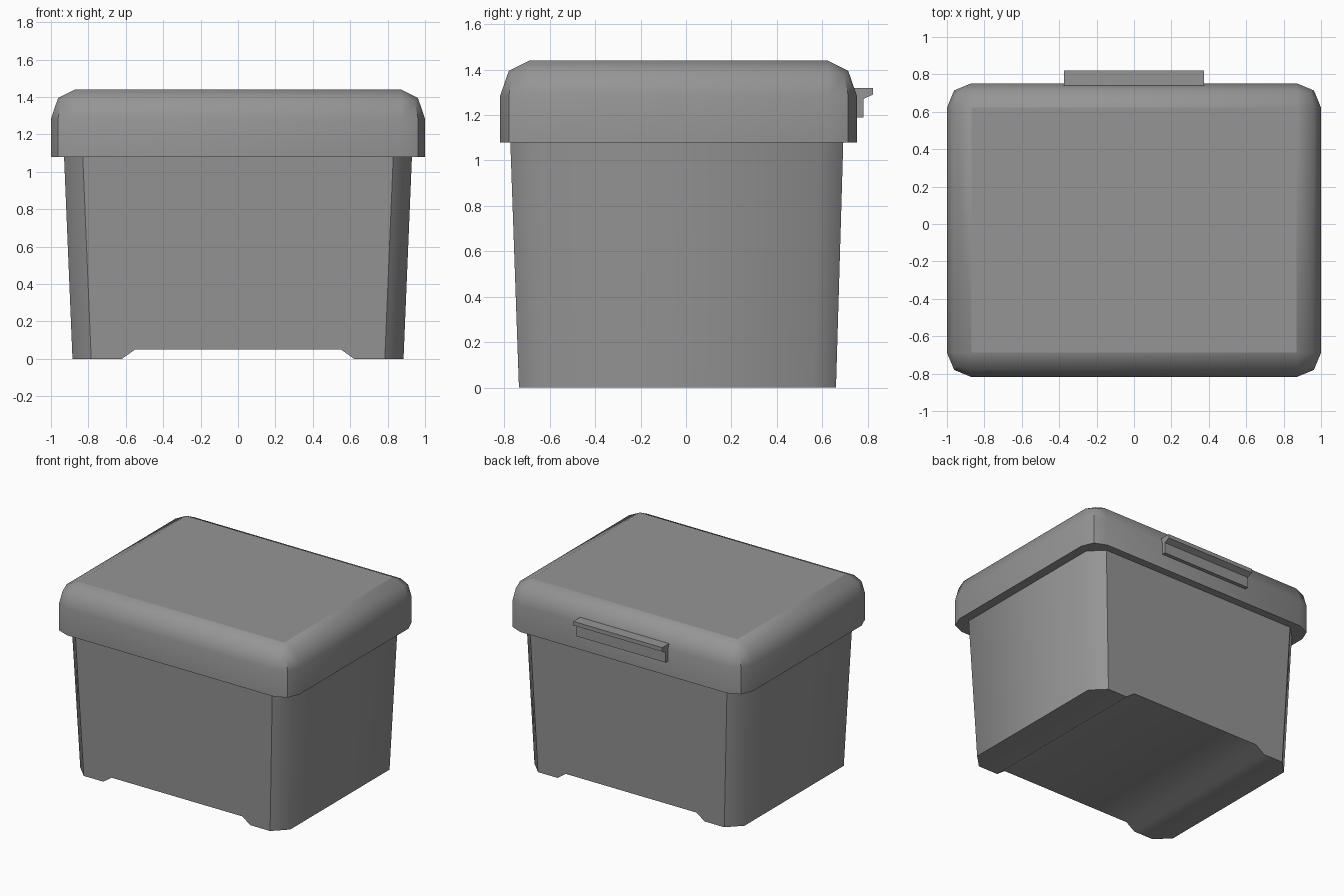
import bpy, bmesh, math
from mathutils import Vector

cube = bpy.data.objects.get("Cube")
if cube:
    bpy.data.objects.remove(cube, do_unlink=True)

# One grey plastic for every part
grey = bpy.data.materials.new("grey_plastic")
grey.use_nodes = True
colour = (0.3, 0.3, 0.3, 1)
grey.diffuse_color = colour
grey.node_tree.nodes["Principled BSDF"].inputs["Base Color"].default_value = colour


def finish(name, bm, smooth=True):
    bmesh.ops.recalc_face_normals(bm, faces=bm.faces)
    for f in bm.faces:
        f.smooth = smooth
    mesh = bpy.data.meshes.new(name)
    bm.to_mesh(mesh)
    bm.free()
    mesh.materials.append(grey)
    obj = bpy.data.objects.new(name, mesh)
    bpy.context.collection.objects.link(obj)
    return obj


# Tapered bin with chamfered corners and a raised channel under it
bm = bmesh.new()
half = [(0.55, 0.05, 0), (0.62, 0, 0), (0.785, 0, 0), (0.885, 0, 0.1)]
columns = [(-x, z, c) for x, z, c in reversed(half)] + half
front = [bm.verts.new((x, -0.735 - 0.037 * z + c, z)) for x, z, c in columns]
back = [bm.verts.new((x, 0.66 + 0.03 * z - c, z)) for x, z, c in columns]


def rim_row(y, inset_sign):
    corners = [(-0.93, 0.1), (-0.83, 0), (0.83, 0), (0.93, 0.1)]
    return [bm.verts.new((x, y + inset_sign * c, 1.08)) for x, c in corners]


front_rim = rim_row(-0.773, 1)
back_rim = rim_row(0.692, -1)
for i in range(len(columns) - 1):
    bm.faces.new((front[i], front[i + 1], back[i + 1], back[i]))
for low, rim in ((front, front_rim), (back, back_rim)):
    bm.faces.new(low[1:-1] + [rim[2], rim[1]])
    bm.faces.new((low[0], low[1], rim[1], rim[0]))
    bm.faces.new((low[-2], low[-1], rim[3], rim[2]))
for k in (0, -1):
    bm.faces.new((front[k], back[k], back_rim[k], front_rim[k]))
bmesh.ops.recalc_face_normals(bm, faces=bm.faces)
for e in bm.edges:
    wall = any(abs(f.normal.y) > 0.9 for f in e.link_faces)
    e.smooth = not wall and e.calc_face_angle(0) < math.radians(50)
finish("bin_body", bm)

# Lid: a box rounded on every edge but the lower ones
bm = bmesh.new()
bmesh.ops.create_cube(bm, size=1)
size = Vector((2, 1.57, 0.3))
for v in bm.verts:
    v.co = Vector(a * b for a, b in zip(v.co, size))
upper = [e for e in bm.edges if any(v.co.z > 0 for v in e.verts)]
bmesh.ops.bevel(bm, geom=upper, offset=0.13, segments=2, profile=0.5,
                affect='EDGES', clamp_overlap=False)


def on_corner(v):
    dx, dy = 1 - abs(v.co.x), size.y / 2 - abs(v.co.y)
    return abs(dx - dy) < 0.002


for e in bm.edges:
    bottom = all(v.co.z < -0.149 for v in e.verts)
    e.smooth = not bottom and not all(on_corner(v) for v in e.verts)
for v in bm.verts:
    v.co = Vector((v.co.x, v.co.y - 0.033, 1.26 + v.co.z * 1.2))
finish("lid", bm)

# Lipped grip on the back of the lid
bm = bmesh.new()
profile = [(0.735, 1.19), (0.78, 1.19), (0.78, 1.27), (0.822, 1.29),
           (0.822, 1.32), (0.735, 1.32)]
side = bm.faces.new([bm.verts.new((-0.375, y, z)) for y, z in profile])
ext = bmesh.ops.extrude_face_region(bm, geom=[side], use_keep_orig=True)
moved = [g for g in ext["geom"] if isinstance(g, bmesh.types.BMVert)]
bmesh.ops.translate(bm, verts=moved, vec=(0.75, 0, 0))
finish("lid_grip", bm, smooth=False)
